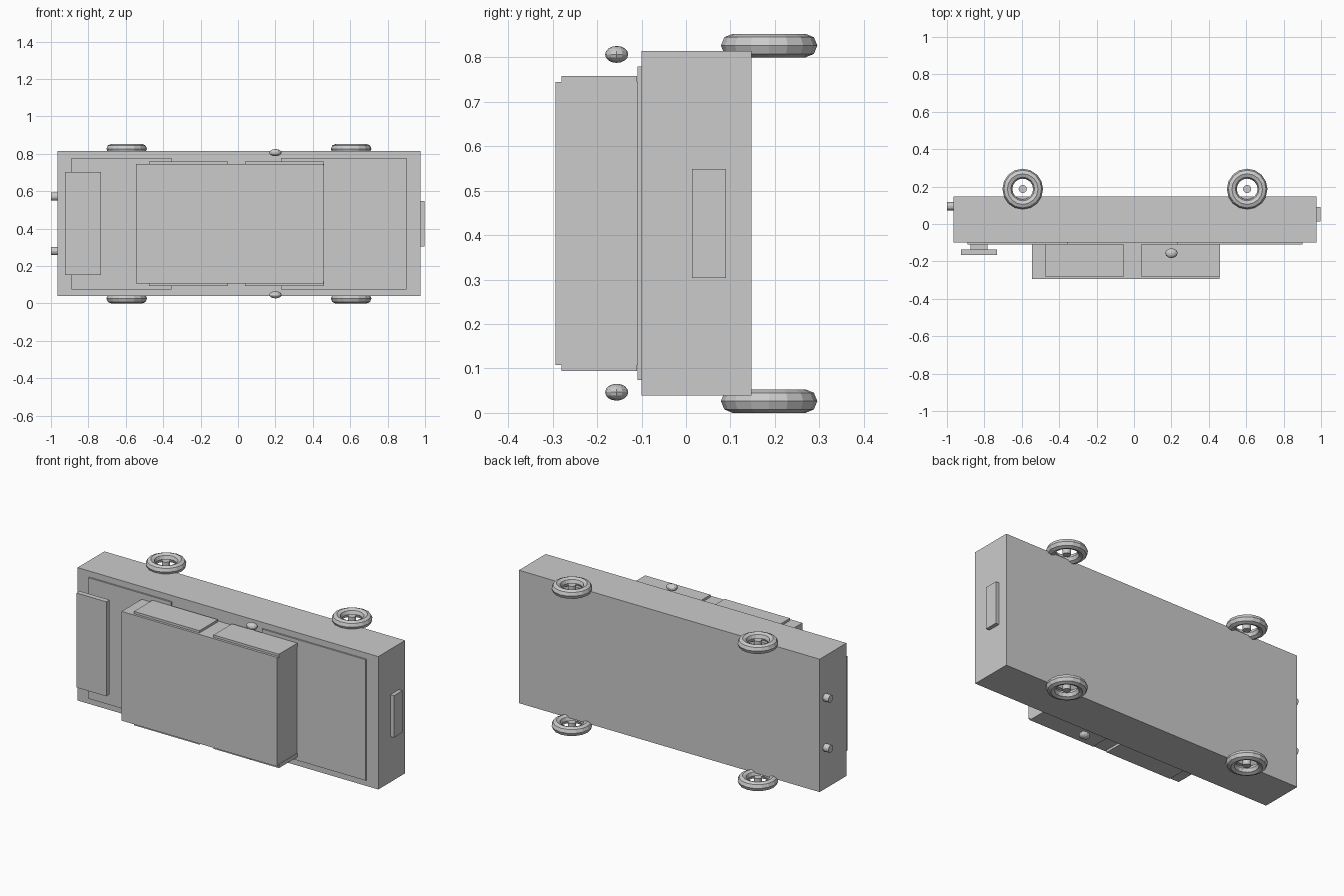
import bpy
import math

if "Cube" in bpy.data.objects:
    bpy.data.objects.remove(bpy.data.objects["Cube"])

MID = 0.4265  # centre plane of the car, which lies on its side


def box(name, x, y, z):
    bpy.ops.mesh.primitive_cube_add(
        size=1, location=[(a + b) / 2 for a, b in (x, y, z)])
    ob = bpy.context.object
    ob.name = name
    ob.scale = [b - a for a, b in (x, y, z)]
    bpy.ops.object.transform_apply(location=False, rotation=False, scale=True)
    return ob


# Body and cabin
box("body", (-0.965, 0.975), (-0.10, 0.147), (0.039, 0.814))
box("cabin", (-0.545, 0.458), (-0.294, -0.10), (0.108, 0.745))

# Bonnet and boot lid panels
box("bonnet_panel", (0.23, 0.90), (-0.109, -0.095), (0.074, 0.779))
box("boot_panel", (-0.89, -0.355), (-0.109, -0.095), (0.074, 0.779))

# Front plate
box("front_plate", (0.97, 0.997), (0.013, 0.09), (0.304, 0.549))

# Rear spoiler blade
box("spoiler_blade", (-0.925, -0.732), (-0.167, -0.137), (0.151, 0.702))

for side, label in ((-1, "right"), (1, "left")):
    def span(a, b):
        return tuple(sorted((MID + side * a, MID + side * b)))

    # Side windows
    for pos, x in (("rear", (-0.475, -0.053)), ("front", (0.038, 0.46))):
        box(f"{pos}_window_{label}", x, (-0.28, -0.11), span(0.31, 0.332))

    # Spoiler posts
    box(f"spoiler_post_{label}", (-0.874, -0.783), (-0.14, -0.098), span(0.17, 0.21))

    # Wing mirrors
    bpy.ops.mesh.primitive_uv_sphere_add(
        segments=12, ring_count=8, radius=1, location=(0.20, -0.156, MID + side * 0.38))
    mirror = bpy.context.object
    mirror.name = f"wing_mirror_{label}"
    mirror.scale = (0.033, 0.026, 0.019)

    # Exhaust pipes
    bpy.ops.mesh.primitive_cylinder_add(
        vertices=16, radius=0.022, depth=0.05, rotation=(0, math.pi / 2, 0),
        location=(-0.975, 0.095, MID + side * 0.146))
    bpy.context.object.name = f"exhaust_{label}"

    # Tyres and hubs
    for pos, x in (("rear", -0.595), ("front", 0.605)):
        loc = (x, 0.187, MID + side * 0.4)
        bpy.ops.mesh.primitive_torus_add(
            major_segments=16, minor_segments=8, major_radius=0.082,
            minor_radius=0.0265, location=loc)
        bpy.context.object.name = f"{pos}_tyre_{label}"
        bpy.ops.mesh.primitive_cylinder_add(
            vertices=12, radius=0.022, depth=0.035, location=loc)
        bpy.context.object.name = f"{pos}_hub_{label}"
